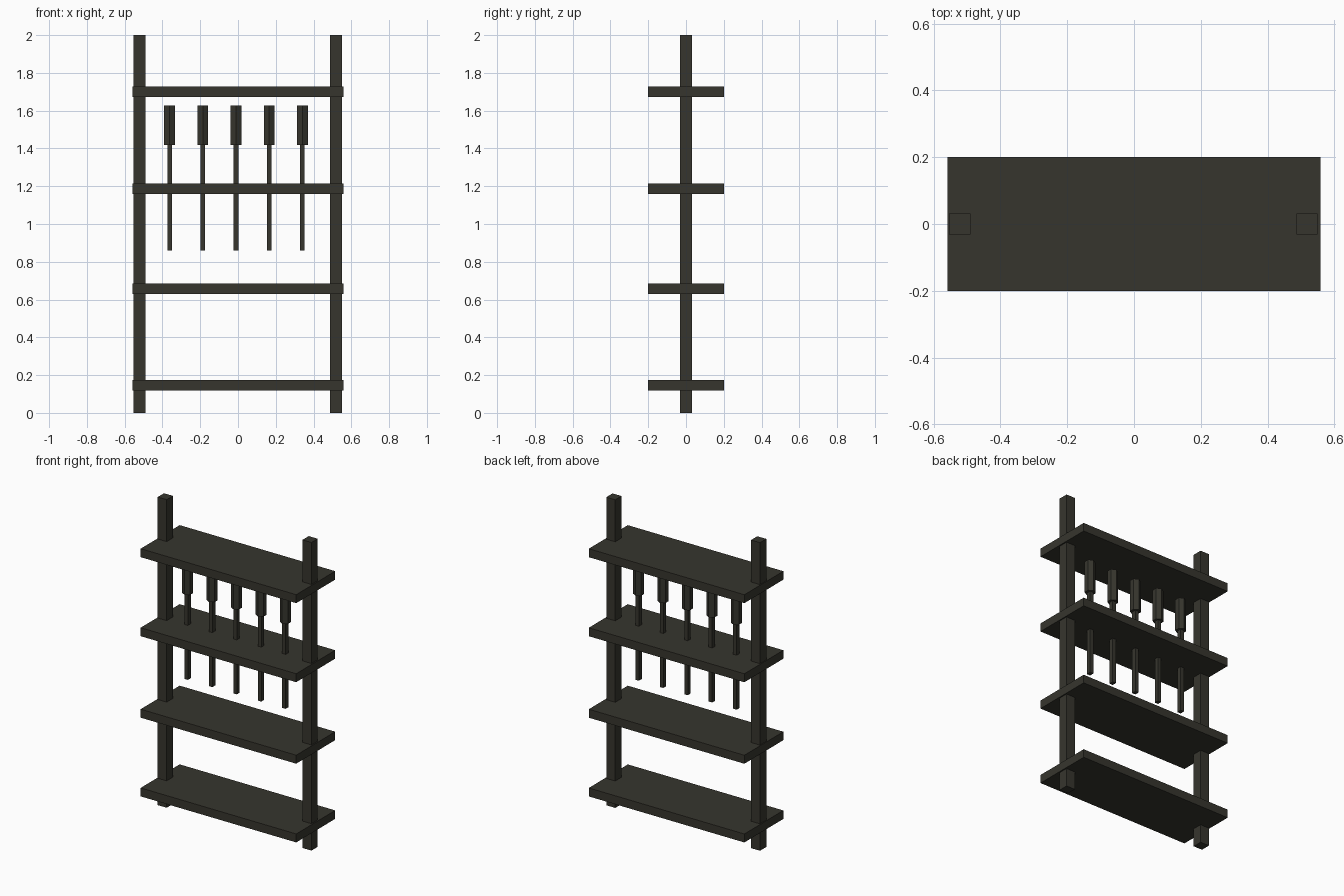
import bpy
import math

if "Cube" in bpy.data.objects:
    bpy.data.objects.remove(bpy.data.objects["Cube"])

# one dark wood/metal colour for the whole rack
dark = bpy.data.materials.new("dark_olive_grey")
dark.diffuse_color = (0.037, 0.036, 0.027, 1.0)
dark.use_nodes = True
dark.node_tree.nodes["Principled BSDF"].inputs["Base Color"].default_value = dark.diffuse_color


def box(name, x, y, z):
    """Box from (min, max) extents on each axis."""
    bpy.ops.mesh.primitive_cube_add(size=1, location=[sum(r) / 2 for r in (x, y, z)])
    ob = bpy.context.object
    ob.name = name
    ob.scale = [r[1] - r[0] for r in (x, y, z)]
    bpy.ops.object.transform_apply(location=False, rotation=False, scale=True)
    ob.data.materials.append(dark)
    return ob


def prism(name, x, radius, z, sides):
    """Upright flat-sided prism centred on y = 0."""
    bpy.ops.mesh.primitive_cylinder_add(
        vertices=sides, radius=radius, depth=z[1] - z[0],
        location=(x, 0, sum(z) / 2))
    ob = bpy.context.object
    ob.name = name
    ob.data.materials.append(dark)
    return ob


# two upright posts
for side, cx in (("left", -0.522), ("right", 0.518)):
    box(f"{side}_post", (cx - 0.032, cx + 0.032), (-0.032, 0.032), (0, 2))

# four shelves pierced by the posts
for i, cz in enumerate((0.147, 0.658, 1.187, 1.70)):
    box(f"shelf_{i + 1}", (-0.559, 0.558), (-0.2, 0.2), (cz - 0.0275, cz + 0.0275))

# row of five rods with thick handles, passing through the third shelf
for i in range(5):
    cx = -0.362 + i * 0.1757
    box(f"rod_{i + 1}", (cx - 0.0125, cx + 0.0125), (-0.015, 0.015), (0.861, 1.42))
    prism(f"handle_{i + 1}", cx, 0.033, (1.417, 1.627), 6)
